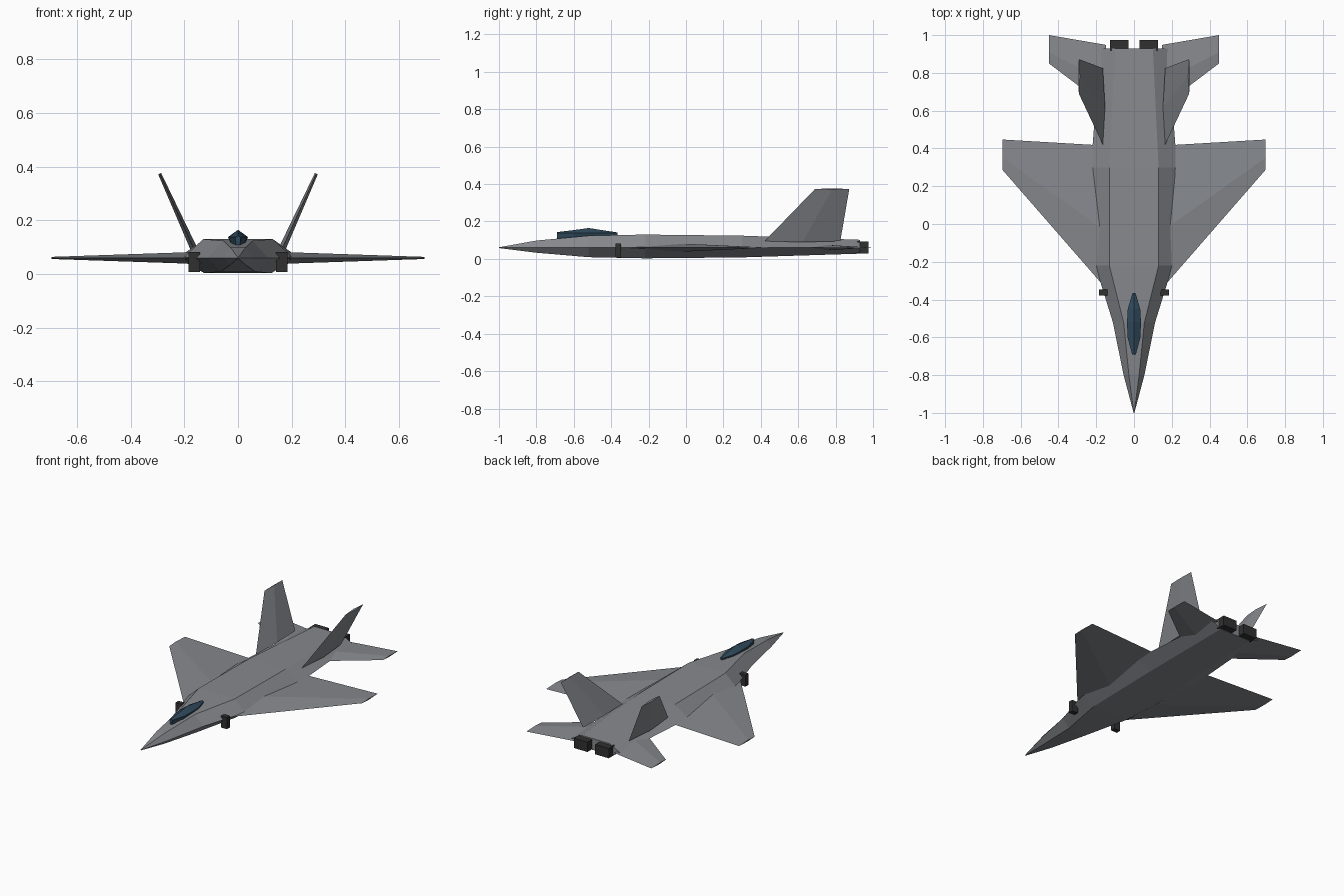
import bpy, bmesh
from mathutils import Vector

if "Cube" in bpy.data.objects:
    bpy.data.objects.remove(bpy.data.objects["Cube"])


def material(name, color):
    m = bpy.data.materials.new(name)
    m.diffuse_color = (*color, 1)
    m.use_nodes = True
    m.node_tree.nodes["Principled BSDF"].inputs["Base Color"].default_value = m.diffuse_color
    return m


GREY = material("hull_grey", (0.24, 0.25, 0.27))
DARK = material("dark_metal", (0.03, 0.03, 0.03))
GLASS = material("canopy_glass", (0.03, 0.07, 0.11))


def loft(name, rings, mat, mirror=False):
    """Skin a list of equal-length rings and cap both ends."""
    bm = bmesh.new()
    rows = [[bm.verts.new(p) for p in ring] for ring in rings]
    n = len(rows[0])
    for a, b in zip(rows, rows[1:]):
        for i in range(n):
            j = (i + 1) % n
            bm.faces.new((a[i], a[j], b[j], b[i]))
    bm.faces.new(rows[0])
    bm.faces.new(rows[-1])
    bmesh.ops.remove_doubles(bm, verts=bm.verts, dist=1e-5)
    bmesh.ops.recalc_face_normals(bm, faces=bm.faces)
    mesh = bpy.data.meshes.new(name)
    bm.to_mesh(mesh)
    bm.free()
    mesh.materials.append(mat)
    obj = bpy.data.objects.new(name, mesh)
    bpy.context.collection.objects.link(obj)
    if mirror:
        obj.modifiers.new("mirror", "MIRROR").use_mirror_merge = False
    return obj


def box(name, center, size, mat, taper=1.0):
    """Box lofted along y, optionally narrowed toward the back."""
    c, (sx, sy, sz) = Vector(center), size
    rings = []
    for s, k in ((-0.5, 1), (0.5, taper)):
        rings.append([c + Vector((u * sx * k, s * sy, v * sz * k))
                      for u, v in ((-.5, -.5), (.5, -.5), (.5, .5), (-.5, .5))])
    return loft(name, rings, mat, True)


def blade(name, root, tip, normal, peak=0.4):
    """Diamond-section surface; each end = (front point, back point, thickness)."""
    rings = []
    for front, back, t in (root, tip):
        f, b = Vector(front), Vector(back)
        mid = f.lerp(b, peak)
        off = Vector(normal).normalized() * t / 2
        rings.append([f, mid + off, b, mid - off])
    return loft(name, rings, GREY, True)


# Fuselage: y, top half-width, chine half-width, bottom half-width, top z, bottom z
stations = [
    (-1.00, 0.001, 0.002, 0.001, 0.062, 0.058),
    (-0.80, 0.027, 0.055, 0.030, 0.098, 0.033),
    (-0.52, 0.055, 0.112, 0.065, 0.124, 0.009),
    (-0.22, 0.130, 0.205, 0.125, 0.130, 0.003),
    (0.30, 0.130, 0.228, 0.130, 0.124, 0.008),
    (0.93, 0.100, 0.180, 0.110, 0.102, 0.028),
]
loft("fuselage", [[(-t, y, zt), (t, y, zt), (w, y, 0.06), (b, y, zb), (-b, y, zb), (-w, y, 0.06)]
                  for y, t, w, b, zt, zb in stations], GREY)

# Canopy: y, half-width, top z
loft("canopy", [[(0, y, zt), (w, y, 0.138), (w * 0.7, y, 0.108), (-w * 0.7, y, 0.108), (-w, y, 0.138)]
                for y, w, zt in ((-0.69, 0.010, 0.143), (-0.60, 0.034, 0.154), (-0.52, 0.037, 0.165),
                                 (-0.45, 0.033, 0.154), (-0.365, 0.008, 0.141))], GLASS)

# Main wings and horizontal stabilisers
blade("wings", ((0.15, -0.34, 0.06), (0.15, 0.415, 0.06), 0.045),
      ((0.695, 0.285, 0.06), (0.695, 0.447, 0.06), 0.008), (0, 0, 1))
blade("tailplanes", ((0.147, 0.62, 0.06), (0.147, 0.948, 0.06), 0.030),
      ((0.45, 0.85, 0.06), (0.45, 1.0, 0.06), 0.008), (0, 0, 1))

# Canted tail fins
blade("tail_fins", ((0.165, 0.42, 0.095), (0.165, 0.825, 0.095), 0.026),
      ((0.292, 0.69, 0.374), (0.292, 0.873, 0.374), 0.012), (0.28, 0, -0.127), 0.5)

# Intakes and exhaust nozzles
box("intakes", (0.163, -0.363, 0.045), (0.044, 0.03, 0.075), DARK)
box("nozzles", (0.077, 0.945, 0.062), (0.098, 0.06, 0.064), DARK)
